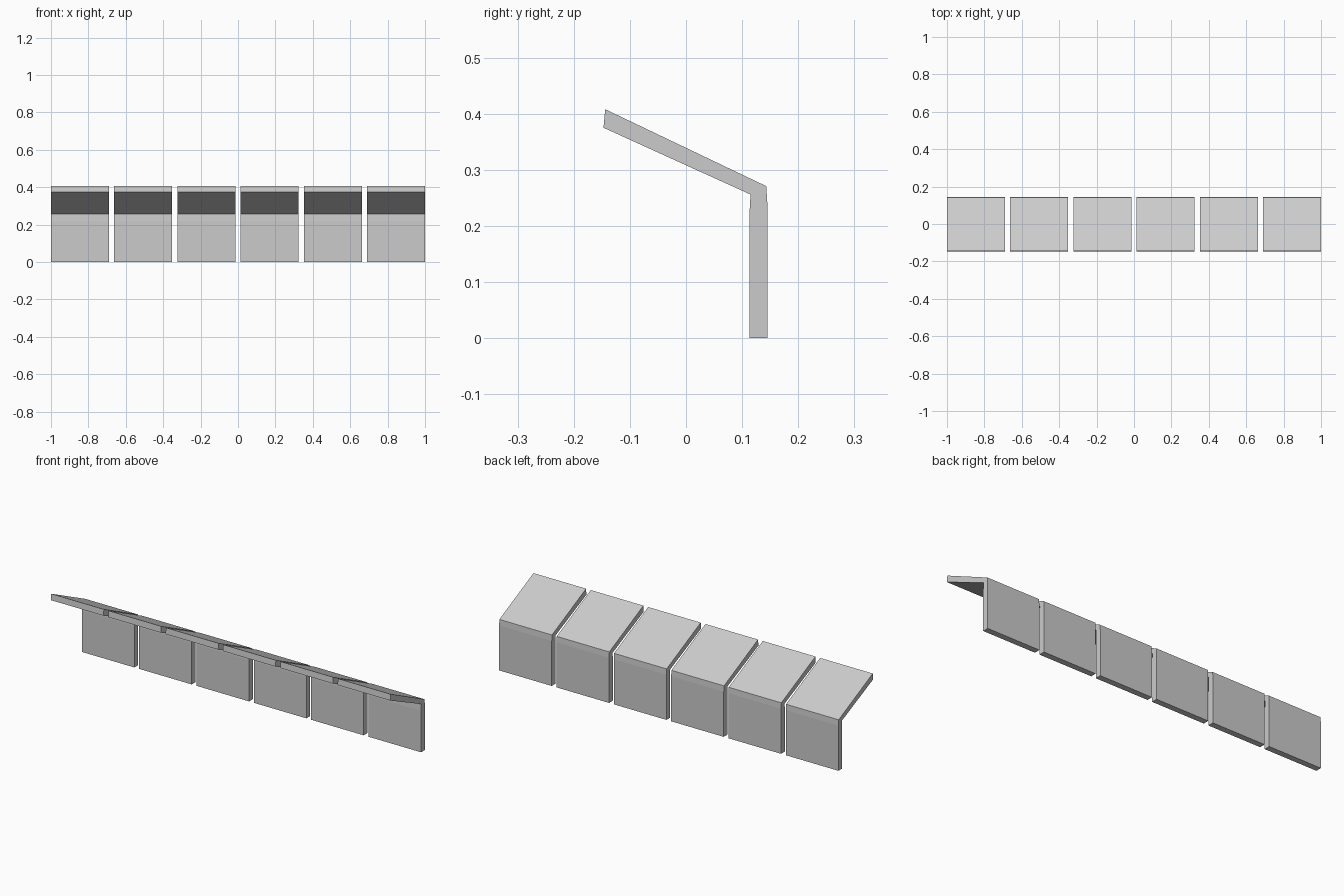
import bpy, bmesh

if "Cube" in bpy.data.objects:
    bpy.data.objects.remove(bpy.data.objects["Cube"])

# Bent panel cross-section (y, z): upright wall with sloping canopy
PROFILE = [(0.113, 0), (0.145, 0), (0.145, 0.24), (0.143, 0.271),
           (-0.144, 0.408), (-0.147, 0.375), (0.115, 0.256), (0.113, 0.22)]
COUNT, WIDTH = 6, 0.31
PITCH = (2 - WIDTH) / (COUNT - 1)

# One panel: extrude the profile along x
bm = bmesh.new()
face = bm.faces.new([bm.verts.new((0, y, z)) for y, z in PROFILE])
ext = bmesh.ops.extrude_face_region(bm, geom=[face], use_keep_orig=True)
bmesh.ops.translate(bm, vec=(WIDTH, 0, 0),
                    verts=[g for g in ext["geom"] if isinstance(g, bmesh.types.BMVert)])
bmesh.ops.recalc_face_normals(bm, faces=bm.faces)
mesh = bpy.data.meshes.new("bent_panel")
bm.to_mesh(mesh)
bm.free()

# Row of six panels with narrow gaps
for i in range(COUNT):
    panel = bpy.data.objects.new(f"bent_panel_{i + 1}", mesh)
    panel.location.x = -1 + i * PITCH
    bpy.context.collection.objects.link(panel)
